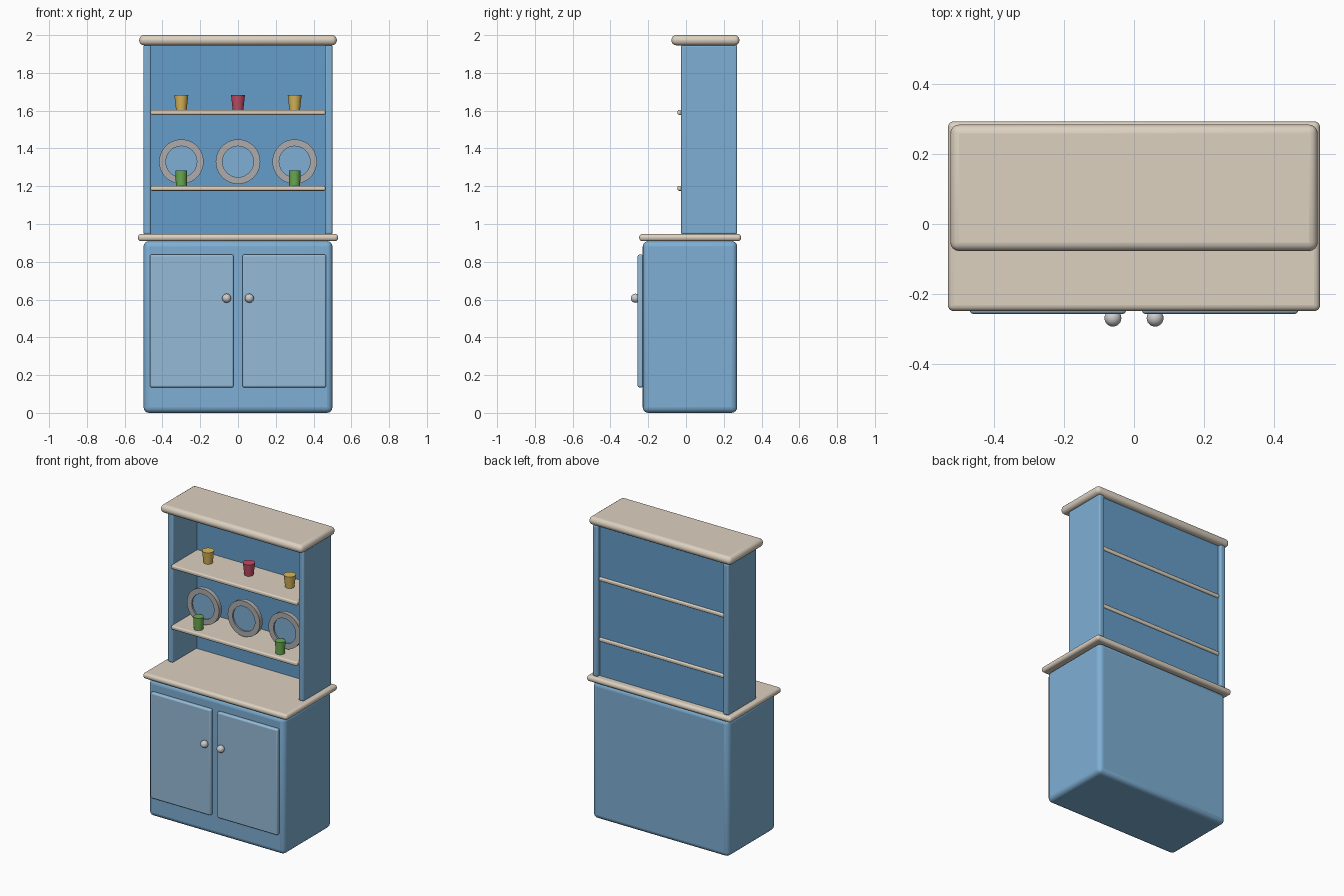
import bpy, bmesh, math
from mathutils import Matrix

if "Cube" in bpy.data.objects:
    bpy.data.objects.remove(bpy.data.objects["Cube"])


def mat(name, r, g, b):
    m = bpy.data.materials.new(name)
    m.diffuse_color = (r, g, b, 1)
    m.use_nodes = True
    m.node_tree.nodes["Principled BSDF"].inputs["Base Color"].default_value = m.diffuse_color
    return m


BLUE = mat("blue", 0.21, 0.43, 0.66)
DEEP = mat("deep_blue", 0.13, 0.34, 0.59)
PALE = mat("pale_blue", 0.30, 0.50, 0.68)
CREAM = mat("cream", 0.72, 0.64, 0.53)
YELLOW = mat("yellow", 0.70, 0.47, 0.10)
RED = mat("red", 0.55, 0.07, 0.13)
GREEN = mat("green", 0.14, 0.40, 0.08)


def finish(name, bm, material=None, bevel=0, segments=4):
    me = bpy.data.meshes.new(name)
    bmesh.ops.recalc_face_normals(bm, faces=bm.faces)
    bm.to_mesh(me)
    bm.free()
    ob = bpy.data.objects.new(name, me)
    bpy.context.collection.objects.link(ob)
    if material:
        me.materials.append(material)
    if bevel:
        mod = ob.modifiers.new("rounding", 'BEVEL')
        mod.width, mod.segments = bevel, segments
    bpy.ops.object.select_all(action='DESELECT')
    ob.select_set(True)
    bpy.context.view_layer.objects.active = ob
    bpy.ops.object.shade_smooth_by_angle(angle=math.radians(40))
    return ob


def box(name, x, y, z, material, bevel=0):
    """Rounded box from (min, max) ranges."""
    bm = bmesh.new()
    size = [b - a for a, b in (x, y, z)]
    mid = [(a + b) / 2 for a, b in (x, y, z)]
    bmesh.ops.create_cube(bm, size=1, matrix=Matrix.Translation(mid) @ Matrix.Diagonal((*size, 1)))
    return finish(name, bm, material, bevel)


def cup(name, x, y, z, r_bottom, r_top, height, material):
    bm = bmesh.new()
    bmesh.ops.create_cone(bm, cap_ends=True, segments=32, radius1=r_bottom, radius2=r_top,
                          depth=height, matrix=Matrix.Translation((x, y, z + height / 2)))
    return finish(name, bm, material)


def plate(name, x, y, z):
    """Upright lathe: raised grey rim around a blue well, facing -y."""
    profile = [(0, 0.015), (0.118, 0.015), (0.118, -0.015), (0.082, -0.015), (0.082, -0.005), (0, -0.005)]
    bm = bmesh.new()
    vs = [bm.verts.new((r, d, 0)) for r, d in profile]
    es = [bm.edges.new(pair) for pair in zip(vs, vs[1:])]
    bmesh.ops.spin(bm, geom=vs + es, cent=(0, 0, 0), axis=(0, 1, 0),
                   angle=2 * math.pi, steps=40, use_duplicate=False)
    bmesh.ops.remove_doubles(bm, verts=bm.verts, dist=1e-4)
    bmesh.ops.translate(bm, verts=bm.verts, vec=(x, y, z))
    ob = finish(name, bm)
    grey = mat("grey", 0.42, 0.41, 0.41)
    ob.data.materials.append(grey)
    ob.data.materials.append(BLUE)
    for p in ob.data.polygons:
        c = p.center
        if abs(c.y - (y - 0.005)) < 1e-3:
            p.material_index = 1


# Lower cabinet, worktop and crown board
box("cabinet_body", (-0.5, 0.5), (-0.229, 0.271), (0, 0.91), BLUE, 0.03)
box("worktop", (-0.53, 0.53), (-0.248, 0.292), (0.909, 0.947), CREAM, 0.017)
box("crown_board", (-0.523, 0.523), (-0.077, 0.283), (1.946, 2.0), CREAM, 0.025)

# Doors, knobs and hutch sides, mirrored left and right
for s, side in ((-1, "left"), (1, "right")):
    def span(a, b):
        return tuple(sorted((s * a, s * b)))
    box(f"door_{side}", span(0.023, 0.467), (-0.256, -0.226), (0.135, 0.838), PALE, 0.01)
    bm = bmesh.new()
    bmesh.ops.create_uvsphere(bm, u_segments=24, v_segments=16, radius=0.024,
                              matrix=Matrix.Translation((s * 0.06, -0.268, 0.607)))
    finish(f"knob_{side}", bm)
    box(f"hutch_side_{side}", span(0.46, 0.5), (-0.026, 0.271), (0.945, 1.948), BLUE, 0.01)

# Hutch back panel and shelves
box("back_panel", (-0.465, 0.465), (0.226, 0.246), (0.94, 1.95), DEEP)
for i, z in enumerate((1.176, 1.578)):
    box(f"shelf_{i + 1}", (-0.463, 0.463), (-0.045, 0.256), (z, z + 0.026), CREAM, 0.009)

# Crockery
for i, x in enumerate((-0.3, 0, 0.3)):
    plate(f"plate_{i + 1}", x, 0.075, 1.33)
    cup(f"upper_cup_{i + 1}", x, 0.115, 1.603, 0.028, 0.037, 0.081, RED if x == 0 else YELLOW)
    if x:
        cup(f"lower_cup_{i + 1}", x, 0.015, 1.201, 0.029, 0.031, 0.083, GREEN)
